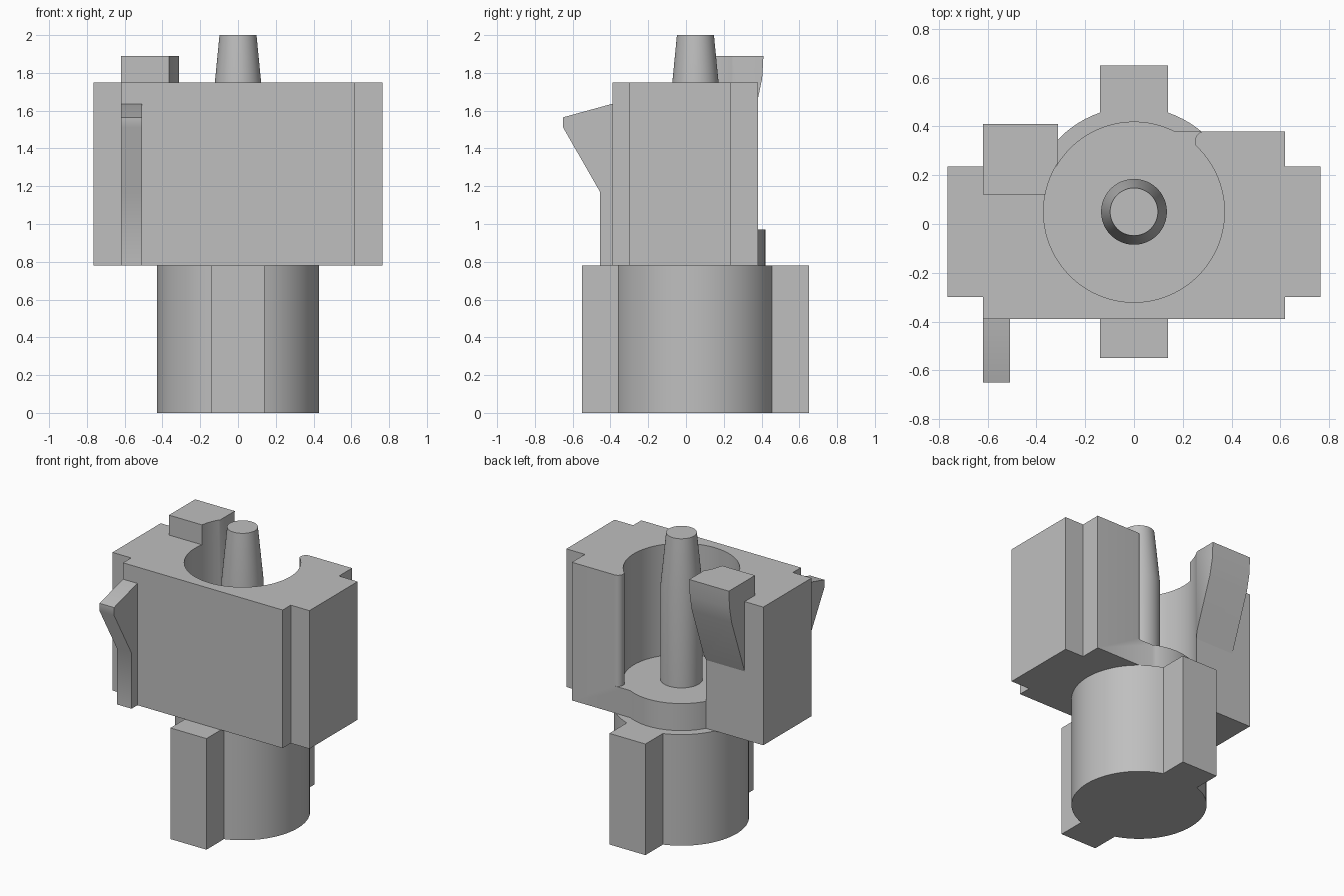
import bpy, bmesh, math
from mathutils import Vector

if "Cube" in bpy.data.objects:
    bpy.data.objects.remove(bpy.data.objects["Cube"], do_unlink=True)

AXIS_Y = 0.05      # centre line of the pin, cavity and base
LEDGE_Z = 0.78     # top of base, bottom of housing
FLOOR_Z = 0.97     # cavity floor
TOP_Z = 1.75       # top of housing
CAVITY_R = 0.37

grey = bpy.data.materials.new("plain grey")
grey.use_nodes = True
colour = (0.52, 0.52, 0.52, 1)
grey.diffuse_color = colour
grey.node_tree.nodes["Principled BSDF"].inputs["Base Color"].default_value = colour


def arc(cx, cy, r, start, end, steps=32):
    angles = [math.radians(start + (end - start) * i / steps) for i in range(steps + 1)]
    return [(cx + r * math.cos(a), cy + r * math.sin(a)) for a in angles]


def finish(name, bm):
    bmesh.ops.recalc_face_normals(bm, faces=bm.faces)
    mesh = bpy.data.meshes.new(name)
    bm.to_mesh(mesh)
    bm.free()
    mesh.materials.append(grey)
    obj = bpy.data.objects.new(name, mesh)
    bpy.context.collection.objects.link(obj)
    return obj


def prism(name, points, low, high, along_x=False):
    """Extrude an XY outline up z, or a YZ outline along x."""
    bm = bmesh.new()
    place = (lambda p: (low, *p)) if along_x else (lambda p: (*p, low))
    face = bm.faces.new([bm.verts.new(place(p)) for p in points])
    moved = bmesh.ops.extrude_face_region(bm, geom=[face])["geom"]
    step = Vector((high - low, 0, 0) if along_x else (0, 0, high - low))
    bmesh.ops.translate(bm, vec=step, verts=[v for v in moved if isinstance(v, bmesh.types.BMVert)])
    return finish(name, bm)


def cut(obj, cutter):
    mod = obj.modifiers.new("cavity", 'BOOLEAN')
    mod.operation = 'DIFFERENCE'
    mod.solver = 'EXACT'
    mod.object = cutter
    bpy.context.view_layer.objects.active = obj
    bpy.ops.object.modifier_apply(modifier=mod.name)


def smooth(obj, angle=35):
    bpy.ops.object.select_all(action='DESELECT')
    obj.select_set(True)
    bpy.context.view_layer.objects.active = obj
    bpy.ops.object.shade_smooth_by_angle(angle=math.radians(angle))


# Round base with a rib at front and back
rib_x, base_r = 0.14, 0.43
a = math.degrees(math.acos(rib_x / base_r))
base_outline = (arc(0, AXIS_Y, base_r, -a, a) + [(rib_x, 0.65), (-rib_x, 0.65)]
                + arc(0, AXIS_Y, base_r, 180 - a, 180 + a) + [(-rib_x, -0.55), (rib_x, -0.55)])
base = prism("base", base_outline, 0, LEDGE_Z)

# Housing with side wings and a bulging floor edge at the back
housing_outline = ([(-0.765, 0.235), (-0.765, -0.3), (-0.62, -0.3), (-0.62, -0.39),
                    (0.62, -0.39), (0.62, -0.3), (0.765, -0.3), (0.765, 0.235),
                    (0.62, 0.235), (0.62, 0.38)]
                   + arc(0, AXIS_Y, CAVITY_R, 63.1, 150, 24))
housing = prism("housing", housing_outline, LEDGE_Z, TOP_Z)

# Cavity, open at the back, with a rounded lip on one side
cavity_outline = (arc(0, AXIS_Y, CAVITY_R + 0.001, 145, 407, 64)
                  + arc(0.29, 0.34, 0.04, 200, 90, 10) + [(0.29, 0.6), (-0.304, 0.6)])
cavity = prism("cavity_cutter", cavity_outline, FLOOR_Z, 2.2)
cavity.hide_render = True
cavity.hide_viewport = False

# Rear latch, leaning out of the back face and standing above the top
latch = prism("rear_latch", [(0.12, 1.74), (0.12, 1.89), (0.41, 1.89), (0.403, 1.77),
                             (0.38, 1.66), (0.235, 1.26), (0.2, 1.26), (0.2, 1.74)],
              -0.62, -0.312, along_x=True)

for part in (housing, latch):
    cut(part, cavity)
bpy.data.objects.remove(cavity, do_unlink=True)

# Front clip with a hooked nose
clip = prism("front_clip", [(-0.38, LEDGE_Z), (-0.455, LEDGE_Z), (-0.455, 1.17), (-0.65, 1.51),
                            (-0.65, 1.565), (-0.395, 1.635), (-0.38, 1.635)],
             -0.62, -0.508, along_x=True)

# Centre pin with a tapered tip
bm = bmesh.new()
for low, high, r_low, r_high in ((FLOOR_Z - 0.02, 1.62, 0.135, 0.135), (1.62, 2.0, 0.135, 0.098)):
    made = bmesh.ops.create_cone(bm, cap_ends=True, segments=48, radius1=r_low, radius2=r_high,
                                 depth=high - low)
    bmesh.ops.translate(bm, verts=made["verts"], vec=(0, AXIS_Y, (low + high) / 2))
# Join the two sections by dropping the caps between them
inner = [f for f in bm.faces if len(f.verts) > 4 and abs(f.calc_center_median().z - 1.62) < 0.001]
bmesh.ops.delete(bm, geom=inner, context='FACES_ONLY')
bmesh.ops.remove_doubles(bm, verts=bm.verts, dist=0.0005)
pin = finish("centre_pin", bm)

for part in (base, housing, latch, clip, pin):
    smooth(part)
